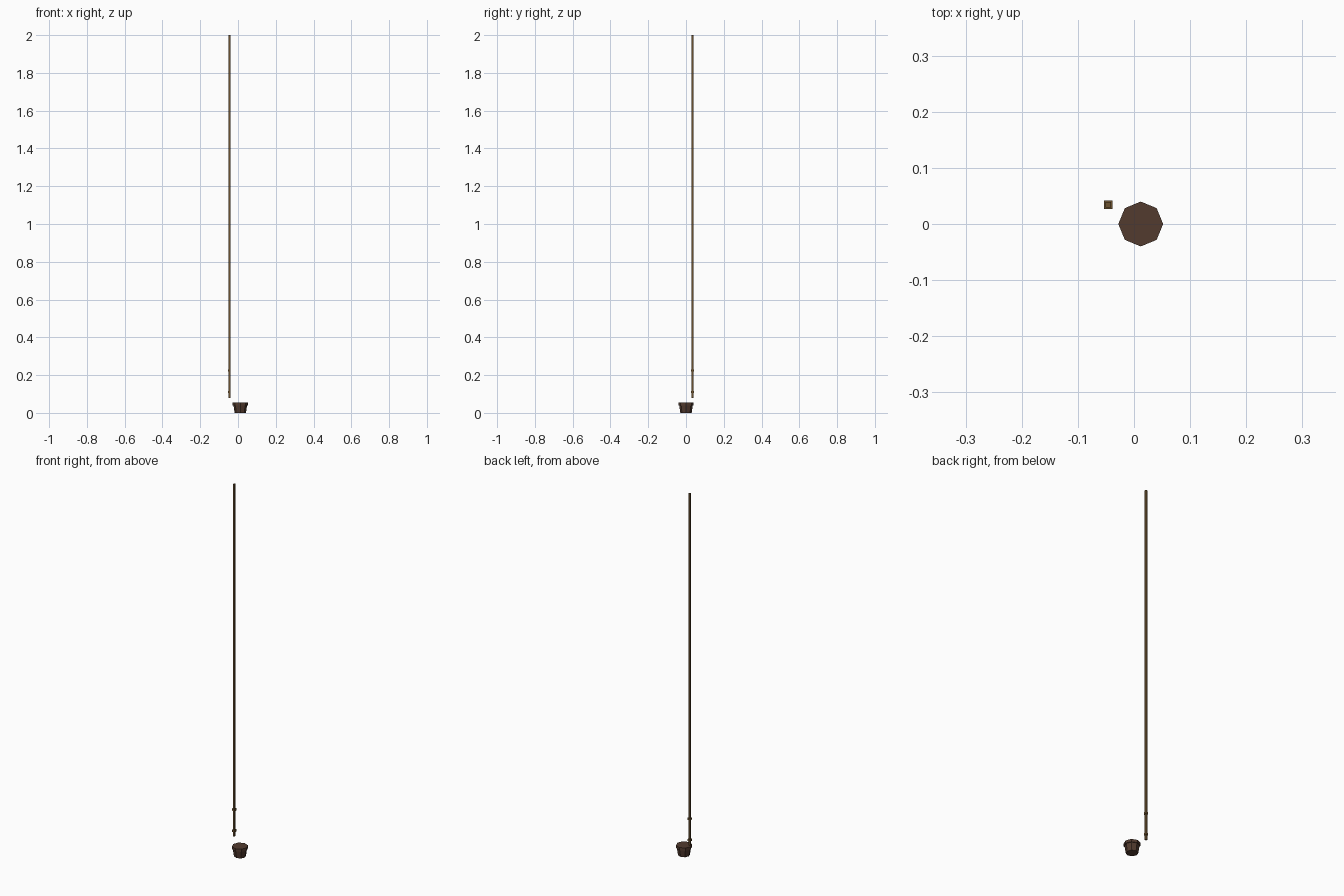
import bpy, bmesh, math

if "Cube" in bpy.data.objects:
    bpy.data.objects.remove(bpy.data.objects["Cube"])


def material(name, rgb):
    m = bpy.data.materials.new(name)
    m.diffuse_color = (*rgb, 1)
    m.use_nodes = True
    m.node_tree.nodes["Principled BSDF"].inputs["Base Color"].default_value = m.diffuse_color
    return m


dark_wood = material("dark brown wood", (0.085, 0.043, 0.028))
pole_wood = material("golden brown wood", (0.15, 0.085, 0.03))


def lathe(name, profile, sides, centre, mat, turn=0.0):
    """Flat-sided closed solid from (radius, z) rings."""
    bm = bmesh.new()
    rings = []
    for r, z in profile:
        angles = [turn + 2 * math.pi * i / sides for i in range(sides)]
        rings.append([bm.verts.new((centre[0] + r * math.cos(a),
                                    centre[1] + r * math.sin(a), z)) for a in angles])
    for low, high in zip(rings, rings[1:]):
        for i in range(sides):
            j = (i + 1) % sides
            bm.faces.new((low[i], low[j], high[j], high[i]))
    bm.faces.new(rings[0][::-1])
    bm.faces.new(rings[-1])
    mesh = bpy.data.meshes.new(name)
    bm.to_mesh(mesh)
    bm.free()
    mesh.materials.append(mat)
    obj = bpy.data.objects.new(name, mesh)
    bpy.context.collection.objects.link(obj)


# Eight-sided tub, tapering to the ground, with a slightly wider rim
lathe("tub", [(0.030, 0.0), (0.036, 0.040), (0.040, 0.040), (0.040, 0.055)],
      8, (0.012, 0), dark_wood)

# Tall square pole with two small collars near its lower end
POLE = (-0.046, 0.034)
diag = math.sqrt(2)
lathe("pole", [(0.005 * diag, 0.08), (0.005 * diag, 2.0)], 4, POLE, pole_wood, math.pi / 4)
for z in (0.11, 0.225):
    lathe("pole_collar", [(0.0075 * diag, z - 0.006), (0.0075 * diag, z + 0.006)],
          4, POLE, pole_wood, math.pi / 4)
